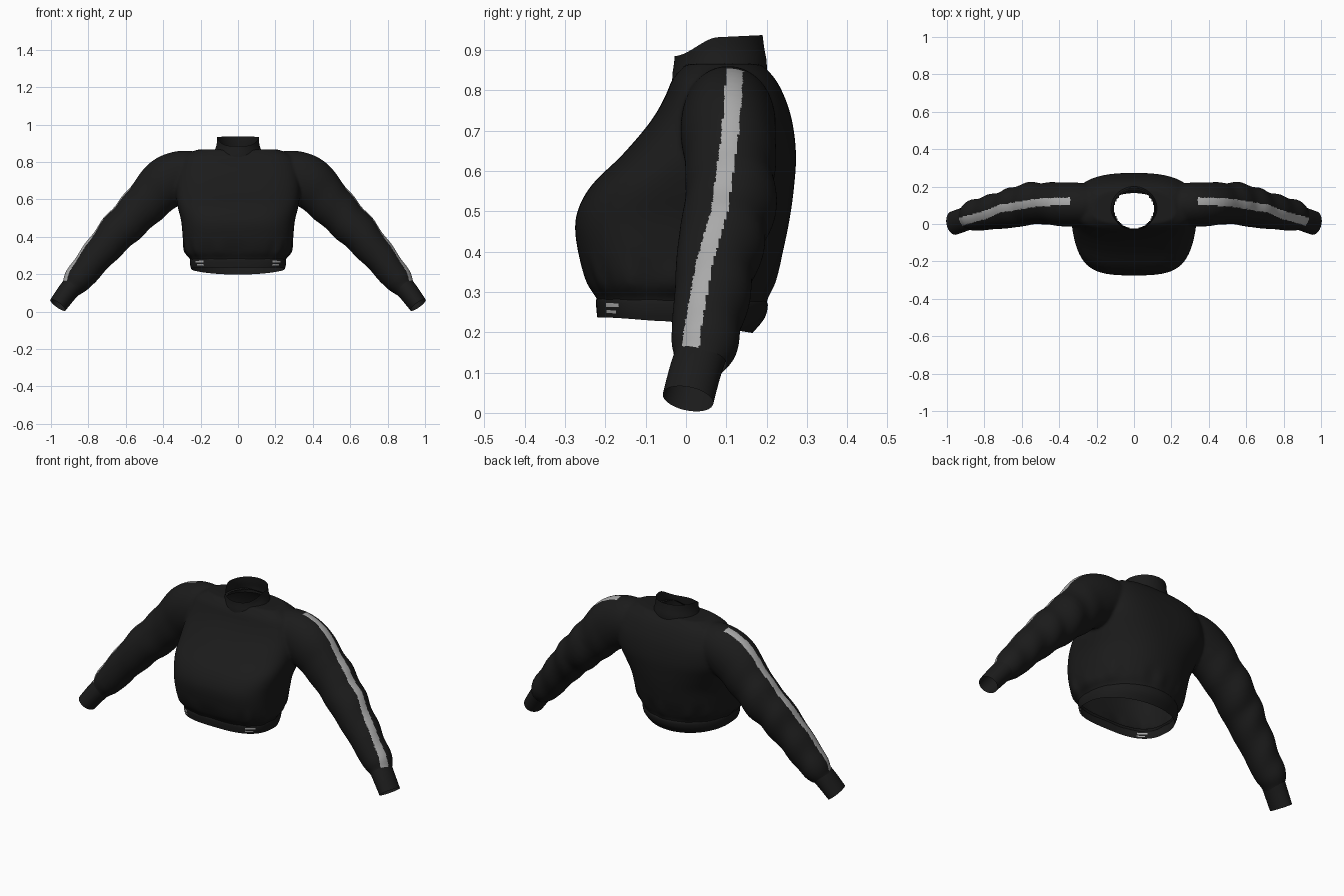
import bpy, bmesh, math
from mathutils import Vector

old = bpy.data.objects.get("Cube")
if old:
    bpy.data.objects.remove(old, do_unlink=True)


def material(name, value):
    m = bpy.data.materials.new(name)
    m.use_nodes = True
    col = (value, value, value, 1)
    m.diffuse_color = col
    bsdf = m.node_tree.nodes["Principled BSDF"]
    bsdf.inputs["Base Color"].default_value = col
    bsdf.inputs["Roughness"].default_value = 0.9
    return m


BLACK = material("black fabric", 0.011)
GREY = material("grey stripe", 0.4)


def spline(keys, steps):
    """Catmull-Rom interpolation through tuples of any length."""
    out = []
    for i in range(len(keys) - 1):
        a, b = keys[max(i - 1, 0)], keys[i]
        c, d = keys[i + 1], keys[min(i + 2, len(keys) - 1)]
        for s in range(steps):
            t = s / steps
            out.append(tuple(
                q + 0.5 * t * (r - p + t * (2*p - 5*q + 4*r - w + t * (3*(q - r) + w - p)))
                for p, q, r, w in zip(a, b, c, d)))
    return out + [keys[-1]]


def lerp_table(table, v):
    for (a, p), (b, q) in zip(table, table[1:]):
        if v <= b:
            return p + (q - p) * max(0, v - a) / (b - a)
    return table[-1][1]


def loft(bm, rings, capped):
    loops = [[bm.verts.new(p) for p in ring] for ring in rings]
    n = len(loops[0])
    for a, b in zip(loops, loops[1:]):
        for i in range(n):
            j = (i + 1) % n
            bm.faces.new((a[i], a[j], b[j], b[i]))
    if capped:
        bm.faces.new(loops[0][::-1])
        bm.faces.new(loops[-1])


def finish(bm, name):
    bmesh.ops.recalc_face_normals(bm, faces=bm.faces)
    me = bpy.data.meshes.new(name)
    me.materials.append(BLACK)
    me.materials.append(GREY)
    bm.to_mesh(me)
    bm.free()
    me.shade_smooth()
    ob = bpy.data.objects.new(name, me)
    bpy.context.scene.collection.objects.link(ob)
    return ob


def squircle(half, front, back, height, mid, front_pow=2.0, back_pow=2.0, gather=0.0, n=96):
    """Horizontal ring; height is a function of the 0 (front) to 1 (back) position."""
    pts = []
    for i in range(n):
        t = 2 * math.pi * i / n
        c, s = math.cos(t), math.sin(t)
        k = 1 + gather * (math.sin(13 * t) + 0.6 * math.sin(21 * t + 1))
        depth, power = (back - mid, back_pow) if s > 0 else (mid - front, front_pow)
        x = half * k * math.copysign(abs(c) ** (2 / power), c)
        y = mid + depth * k * math.copysign(abs(s) ** (2 / power), s)
        pts.append((x, y, height((s + 1) / 2)))
    return pts


# Torso sections: height, half width, front, back, widest depth, front and back squareness
torso = [(0.24, 0.25, -0.215, 0.195, -0.05, 3, 2), (0.28, 0.255, -0.22, 0.2, -0.05, 3, 2),
         (0.32, 0.286, -0.245, 0.217, -0.05, 3, 2), (0.39, 0.295, -0.266, 0.238, -0.05, 3.1, 2.1),
         (0.48, 0.303, -0.274, 0.257, -0.04, 3.1, 2.2), (0.56, 0.322, -0.238, 0.268, 0, 3.1, 2.4),
         (0.64, 0.335, -0.158, 0.273, 0.05, 3, 2.7), (0.72, 0.33, -0.09, 0.264, 0.07, 3, 2.9),
         (0.78, 0.315, -0.054, 0.246, 0.07, 3, 2.9), (0.83, 0.285, -0.032, 0.22, 0.07, 3, 2.9),
         (0.866, 0.22, 0.0, 0.185, 0.07, 2.9, 2.9)]
# Sleeve sections: x, y, z, radius across, radius in depth
sleeve = [(0.18, 0.10, 0.735, 0.11, 0.10), (0.29, 0.105, 0.73, 0.132, 0.115),
          (0.38, 0.105, 0.69, 0.14, 0.118), (0.46, 0.11, 0.615, 0.125, 0.112),
          (0.56, 0.108, 0.51, 0.112, 0.112), (0.63, 0.09, 0.44, 0.106, 0.108),
          (0.70, 0.075, 0.362, 0.096, 0.1), (0.79, 0.058, 0.255, 0.085, 0.09),
          (0.86, 0.045, 0.167, 0.076, 0.083), (0.895, 0.032, 0.123, 0.056, 0.064),
          (0.93, 0.02, 0.085, 0.052, 0.06)]


def tube(sections, steps, side, folds=0.0, n=48):
    secs = spline(sections, steps)
    rings = []
    for i, (x, y, z, ra, rd) in enumerate(secs):
        tan = (Vector(secs[min(i + 1, len(secs) - 1)][:3])
               - Vector(secs[max(i - 1, 0)][:3])).normalized()
        across = tan.cross(Vector((0, 1, 0))).normalized()
        deep = across.cross(tan)
        f = folds * min(1, max(0, (x - 0.4) / 0.1)) * min(1, max(0, (0.88 - x) / 0.05))
        ring = []
        for j in range(n):
            t = 2 * math.pi * j / n
            k = 1 + f * math.sin(58 * x + 2.2 * math.sin(t + 1)) * (0.6 + 0.4 * math.sin(t))
            p = Vector((x, y, z)) + across * ra * k * math.cos(t) + deep * rd * k * math.sin(t)
            ring.append((p.x * side, p.y, p.z))
        rings.append(ring)
    return rings


# Body: torso and sleeves fused into one cloth surface
bm = bmesh.new()
rings = []
for z, w, f, b, m, fp, bp in spline(torso, 4):
    g = 0.014 * max(0, 1 - abs(z - 0.325) / 0.07)
    rings.append(squircle(w, f, b, lambda s, z=z: z, m, fp, bp, g))
loft(bm, rings, True)
for side in (1, -1):
    part = bmesh.new()
    loft(part, tube(sleeve, 5, side, 0.05), True)
    bmesh.ops.recalc_face_normals(part, faces=part.faces)
    tmp = bpy.data.meshes.new("sleeve_part")
    part.to_mesh(tmp)
    part.free()
    bm.from_mesh(tmp)
    bpy.data.meshes.remove(tmp)
body = finish(bm, "sweatshirt_body")
mod = body.modifiers.new("fuse", "REMESH")
mod.mode = "VOXEL"
mod.voxel_size = 0.0065
mod = body.modifiers.new("soften", "SMOOTH")
mod.factor = 0.5
mod.iterations = 16
fused = bpy.data.meshes.new_from_object(
    body.evaluated_get(bpy.context.evaluated_depsgraph_get()))
body.modifiers.clear()
fused.materials.clear()
for m in (BLACK, GREY):
    fused.materials.append(m)

# Open the hem, the wrists and the neck
bm = bmesh.new()
bm.from_mesh(fused)
cuts = [((0, 0, 0.275), (0, 0, -1), 0, 0.45)]
cuts += [((s * 0.9, 0, 0.12), (s * 0.65, 0, -0.76), s * 0.9, 0.3) for s in (1, -1)]
for co, no, centre, reach in cuts:
    faces = [f for f in bm.faces if abs(f.calc_center_median().x - centre) < reach]
    geom = set(faces)
    for f in faces:
        geom.update(f.verts)
        geom.update(f.edges)
    bmesh.ops.bisect_plane(bm, geom=list(geom), plane_co=co, plane_no=no, clear_outer=True)
hole = []
for f in bm.faces:
    c = f.calc_center_median()
    if c.z > 0.7 and (c.x / 0.106) ** 2 + ((c.y - 0.08) / 0.104) ** 2 < 1:
        hole.append(f)
bmesh.ops.delete(bm, geom=hole, context="FACES")

# Sleeve stripe, following the outer ridge of each arm
stripe = [(0.14, 0.01), (0.2, 0.015), (0.37, 0.045), (0.5, 0.083), (0.7, 0.11), (0.87, 0.123)]
bm.normal_update()
for f in bm.faces:
    c, n = f.calc_center_median(), f.normal
    out = n.x * math.copysign(0.7, c.x) + n.z * 0.7
    on = abs(c.y - lerp_table(stripe, c.z)) < 0.021
    f.material_index = int(on and out > 0.2 and abs(c.x) > 0.34 and c.z > 0.15)
    f.smooth = True
bm.to_mesh(fused)
bm.free()
body.data = fused


def collar_rise(s):
    """Steep rise over the front half, gentle over the back half."""
    u = min(1, 2 * s)
    return 0.8 * u * u * (3 - 2 * u) + 0.2 * s


# Collar, higher at the back, rooted inside the body
bm = bmesh.new()
collar = [(0.135, -0.034, 0.2, 0.79, 0.84), (0.122, -0.034, 0.2, 0.835, 0.872),
          (0.113, -0.03, 0.194, 0.865, 0.905), (0.112, -0.028, 0.19, 0.885, 0.937)]
loft(bm, [squircle(w, f, b, lambda s, lo=lo, hi=hi: lo + (hi - lo) * collar_rise(s), 0.08)
          for w, f, b, lo, hi in spline(collar, 3)], False)
finish(bm, "collar")

# Hem band, dipping at the back, with short grey dashes at its front corners
bm = bmesh.new()
hem = [(0.25, -0.215, 0.195, 0.292, 0.28), (0.257, -0.223, 0.203, 0.28, 0.268),
       (0.256, -0.222, 0.195, 0.255, 0.235), (0.25, -0.22, 0.165, 0.237, 0.198)]
loft(bm, [squircle(w, f, b, lambda s, lo=lo, hi=hi: lo + (hi - lo) * s * s, -0.05, 3, 2)
          for w, f, b, lo, hi in spline(hem, 3)], False)
for i, f in enumerate(bm.faces):
    c = f.calc_center_median()
    f.material_index = int(i // 96 in (4, 6) and abs(c.x) > 0.18 and c.y < -0.17)
finish(bm, "hem_band")

# Cuffs
cuff = [(0.88, 0.036, 0.143, 0.056, 0.064), (0.915, 0.022, 0.1, 0.054, 0.064),
        (0.963, 0.005, 0.035, 0.05, 0.064)]
for side, name in ((1, "left_cuff"), (-1, "right_cuff")):
    bm = bmesh.new()
    loft(bm, tube(cuff, 3, side), False)
    finish(bm, name)
